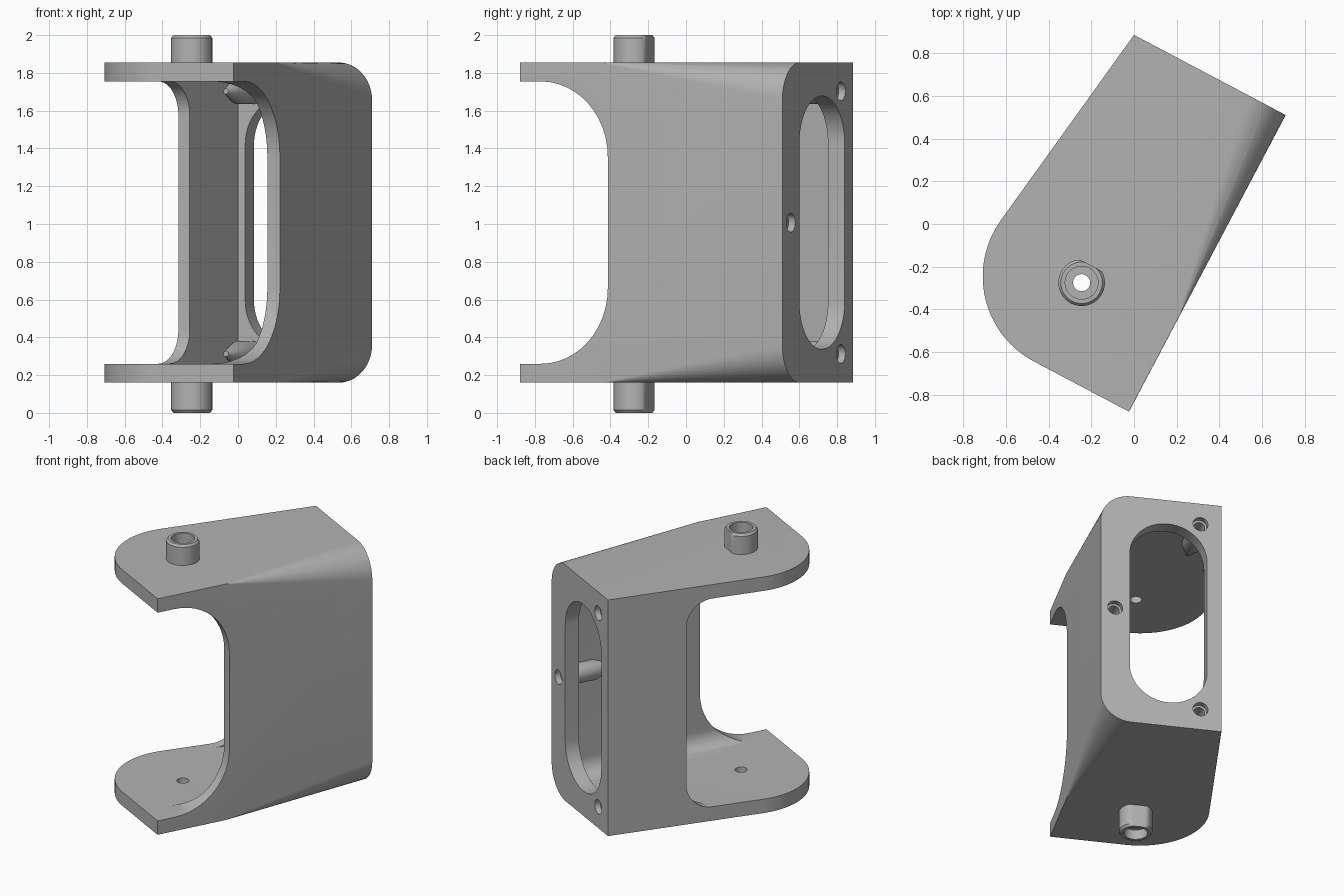
import bpy, bmesh, math

cube = bpy.data.objects.get("Cube")
if cube:
    bpy.data.objects.remove(cube, do_unlink=True)

TURN = math.radians(27.85)
C, S = math.cos(TURN), math.sin(TURN)
LOW, HIGH, THICK = 0.16, 1.855, 0.10      # outer plate heights and thickness
MID = (LOW + HIGH) / 2
WIDTH, DEPTH = 0.803, 1.57
SLANT = -0.132                            # sideways drift of the slanted wall

grey = bpy.data.materials.new("Light grey")
grey.use_nodes = True
grey.diffuse_color = (0.45, 0.45, 0.45, 1)
grey.node_tree.nodes["Principled BSDF"].inputs["Base Color"].default_value = (0.45, 0.45, 0.45, 1)


def place(u, v, z):
    """u runs along the mounting face, v away from it, z up."""
    return (C * u - S * v, 0.885 - S * u - C * v, z)


def loft(name, rings):
    bm = bmesh.new()
    loops = [[bm.verts.new(place(*p)) for p in ring] for ring in rings]
    n = len(loops[0])
    for a, b in zip(loops, loops[1:]):
        for i in range(n):
            j = (i + 1) % n
            bm.faces.new((a[i], a[j], b[j], b[i]))
    bm.faces.new(loops[0])
    bm.faces.new(loops[-1])
    bmesh.ops.recalc_face_normals(bm, faces=bm.faces)
    mesh = bpy.data.meshes.new(name)
    bm.to_mesh(mesh)
    bm.free()
    mesh.materials.append(grey)
    obj = bpy.data.objects.new(name, mesh)
    bpy.context.collection.objects.link(obj)
    return obj


def combine(target, tool, operation):
    mod = target.modifiers.new("join", 'BOOLEAN')
    mod.operation, mod.solver, mod.object = operation, 'EXACT', tool
    bpy.context.view_layer.objects.active = target
    bpy.ops.object.modifier_apply(modifier=mod.name)
    bpy.data.objects.remove(tool, do_unlink=True)


def rounded(a0, a1, b0, b1, left, right, steps=12):
    """Rectangle with separate corner radii on its two sides."""
    pts = []
    corners = [(a1, b1, right, 0), (a0, b1, left, 1), (a0, b0, left, 2), (a1, b0, right, 3)]
    for a, b, r, quarter in corners:
        if r == 0:
            pts.append((a, b))
            continue
        ca = a - r if a == a1 else a + r
        cb = b - r if b == b1 else b + r
        for k in range(steps + 1):
            t = (quarter + k / steps) * math.pi / 2
            pts.append((ca + r * math.cos(t), cb + r * math.sin(t)))
    return pts


def circle(r, n=32):
    return [(r * math.cos(k * math.tau / n), r * math.sin(k * math.tau / n)) for k in range(n)]


def rod_v(name, u, z, stations):
    """Round rod along v from (v, radius) stations."""
    return loft(name, [[(u + a, v, z + b) for a, b in circle(r)] for v, r in stations])


def rod_z(name, stations, flat=1.0):
    """Round rod along z on the pivot axis, with an optional flat."""
    return loft(name, [[(0.325 + a, 1.14 + max(b, -flat), z) for a, b in circle(r, 48)]
                       for z, r in stations])


# Outer shell: side corners taper from round to square
shell = []
for v, r in ((0, 0.2), (1.07, 0.002), (2, 0.002)):
    shell.append([(u, v, z) for u, z in rounded(-0.6, WIDTH, LOW, HIGH, 0, r)])
bracket = loft("bracket", shell)

# Plan outline with the round nose
cu, cv, nose = 0.30, 1.12, 0.45
outline = [(0, 0), (1, 0), (1, DEPTH)]
for k in range(33):
    t = math.radians(90 + k / 32 * 97.5)
    outline.append((cu + nose * math.cos(t), cv + nose * math.sin(t)))
combine(bracket, loft("outline", [[(u, v, z) for u, v in outline] for z in (0, 2)]), 'INTERSECT')

# Hollow inside
IN_LOW, IN_HIGH = LOW + THICK, HIGH - THICK
hollow = []
for v in (0.1, 2):
    section = rounded(0.065 + SLANT * v, 0.728, IN_LOW, IN_HIGH, 0, 0.12)
    hollow.append([(u, v, z) for u, z in section])
combine(bracket, loft("hollow", hollow), 'DIFFERENCE')

# Open fronts of the two side walls
for u0, u1, v0, r in ((-0.7, 0.4, 0.536, 0.18), (0.4, 1.0, 1.045, 0.4)):
    section = rounded(v0, 2.2, IN_LOW, IN_HIGH, r, 0)
    combine(bracket, loft("side_cut", [[(u, v, z) for v, z in section] for u in (u0, u1)]), 'DIFFERENCE')

# Long slot through the mounting face
slot = rounded(0.096, 0.61, MID - 0.67, MID + 0.67, 0.255, 0.255, 16)
combine(bracket, loft("slot", [[(u, v, z) for u, z in slot] for v in (-0.1, 0.15)]), 'DIFFERENCE')

# Screw bosses with blind stepped holes
for u, z in ((0.139, MID + 0.695), (0.139, MID - 0.695), (0.707, MID)):
    combine(bracket, rod_v("boss", u, z, ((0.05, 0.068), (0.26, 0.068), (0.40, 0.015))), 'UNION')
    combine(bracket, rod_v("screw_hole", u, z, ((-0.05, 0.05), (0.04, 0.05), (0.041, 0.036), (0.24, 0.036))),
            'DIFFERENCE')

# Pivot pegs above and below, each with a flat and a counterbore
for end, side in ((2.0, 1), (0.0, -1)):
    peg = ((end - side * 0.19, 0.109), (end - side * 0.015, 0.109), (end, 0.097))
    combine(bracket, rod_z("peg", peg, 0.092), 'UNION')
    combine(bracket, rod_z("counterbore", ((end + side * 0.05, 0.077), (end - side * 0.07, 0.077))), 'DIFFERENCE')
combine(bracket, rod_z("pivot_hole", ((-0.1, 0.04), (2.1, 0.04))), 'DIFFERENCE')

bpy.ops.object.select_all(action='DESELECT')
bracket.select_set(True)
bpy.context.view_layer.objects.active = bracket
bpy.ops.object.shade_smooth_by_angle(angle=math.radians(30))
